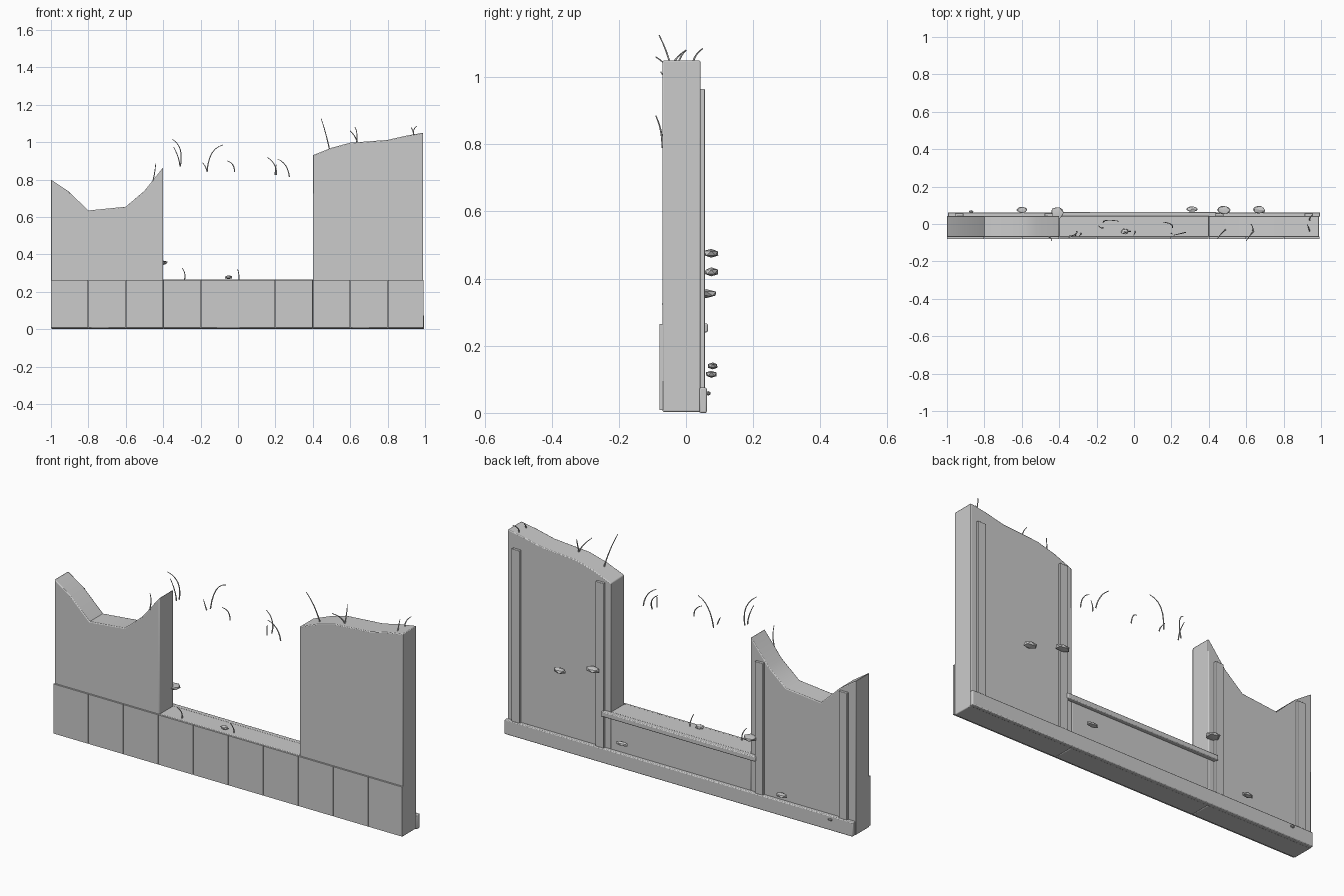
import bpy, bmesh, math, random
from mathutils import Vector

if "Cube" in bpy.data.objects:
    bpy.data.objects.remove(bpy.data.objects["Cube"])

random.seed(4)


def finish(name, bm, bevel=0.0, angle=30):
    bmesh.ops.recalc_face_normals(bm, faces=bm.faces[:])
    me = bpy.data.meshes.new(name)
    bm.to_mesh(me)
    bm.free()
    ob = bpy.data.objects.new(name, me)
    bpy.context.collection.objects.link(ob)
    if bevel:
        m = ob.modifiers.new("bevel", 'BEVEL')
        m.width = bevel
        m.segments = 2
        m.limit_method = 'ANGLE'
        m.angle_limit = math.radians(50)
    bpy.ops.object.select_all(action='DESELECT')
    ob.select_set(True)
    bpy.context.view_layer.objects.active = ob
    bpy.ops.object.shade_smooth_by_angle(angle=math.radians(angle))
    return ob


def box(name, lo, hi, bevel=0.0):
    bm = bmesh.new()
    bmesh.ops.create_cube(bm, size=1)
    for v in bm.verts:
        v.co = Vector([(a + b) / 2 + c * (b - a) for a, b, c in zip(lo, hi, v.co)])
    return finish(name, bm, bevel)


def wall(name, top, y0=-0.07, y1=0.043):
    # Extrude a front outline whose upper edge is the broken profile
    pts = [(top[0][0], 0.003)] + top + [(top[-1][0], 0.003)]
    bm = bmesh.new()
    f = bm.faces.new([bm.verts.new((x, y0, z)) for x, z in pts])
    r = bmesh.ops.extrude_face_region(bm, geom=[f])
    bmesh.ops.translate(bm, vec=(0, y1 - y0, 0),
                        verts=[g for g in r['geom'] if isinstance(g, bmesh.types.BMVert)])
    return finish(name, bm, 0.004, 35)


# Broken wall sections
wall("left_wall", [(-1, .80), (-.91, .74), (-.8, .635), (-.6, .655), (-.5, .74), (-.4, .865)])
wall("right_wall", [(.4, .93), (.5, .97), (.6, .997), (.8, 1.012), (.9, 1.035), (.99, 1.05)])
wall("low_wall", [(-.4, .266), (.4, .266)])

# Front facing panels
for i in range(10):
    x = -1 + i * 0.2
    box("front_panel", (x + .001, -.079, .008), (min(x + .199, .992), -.068, .264))

# Back skirting, studs and rail
box("skirting", (-.995, .04, 0), (.995, .062, .075), .004)
for x, z in ((.935, .965), (.455, .925), (-.455, .755), (-.935, .73)):
    box("stud", (x - .023, .04, .06), (x + .023, .056, z), .002)
box("back_rail", (-.44, .04, .24), (.44, .065, .266), .004)

# Rubble pieces
rubble = [((-.41, .06, .355), (.036, .036, .014)), ((-.6, .075, .115), (.03, .017, .011)),
          ((-.87, .066, .058), (.012, .008, .007)), ((.31, .08, .14), (.033, .015, .011)),
          ((.48, .075, .475), (.038, .024, .014)), ((.67, .075, .42), (.035, .022, .014)),
          ((-.05, -.04, .278), (.02, .016, .011))]
for c, s in rubble:
    bm = bmesh.new()
    bmesh.ops.create_icosphere(bm, subdivisions=1, radius=1)
    for v in bm.verts:
        v.co = v.co * random.uniform(.9, 1.2)
        v.co = Vector([c[k] + s[k] * max(-.95, min(.95, v.co[k])) for k in range(3)])
    finish("rubble", bm, 0, 25)

# Bent wires along the broken edge, some hanging over the gap
wires = [
    [(.49, -.03, .96), (.468, -.05, 1.05), (.445, -.08, 1.125)],
    [(.64, -.04, .995), (.625, -.055, 1.03), (.6, -.09, 1.06)],
    [(.635, -.035, .995), (.635, -.02, 1.05), (.625, .0, 1.08)],
    [(.94, .02, 1.04), (.94, .03, 1.065), (.955, .05, 1.085)],
    [(.94, -.04, 1.035), (.935, -.025, 1.06), (.925, .0, 1.08)],
    [(-.455, -.07, .79), (-.445, -.075, .84), (-.44, -.09, .885)],
    [(-.308, -.04, .87), (-.308, -.05, .96), (-.35, -.075, 1.015)],
    [(-.31, -.06, .87), (-.32, -.06, .92), (-.345, -.06, .975)],
    [(-.165, .01, .84), (-.14, .02, .94), (-.08, .015, .985)],
    [(-.165, -.02, .845), (-.175, -.02, .87), (-.19, -.01, .89)],
    [(-.018, -.04, .84), (-.028, -.04, .88), (-.057, -.05, .9)],
    [(.207, -.02, .825), (.195, 0, .88), (.155, .01, .92)],
    [(.2, -.05, .825), (.2, -.05, .85), (.205, -.055, .88)],
    [(.275, -.045, .815), (.255, -.05, .875), (.212, -.06, .91)],
    [(-.285, -.05, .266), (-.285, -.055, .3), (-.298, -.07, .325)],
    [(.005, -.04, .266), (.005, -.045, .29), (-.002, -.06, .322)]]
for p in wires:
    a, b, c = map(Vector, p)
    bm = bmesh.new()
    rings = []
    ctrl = b * 2 - (a + c) / 2
    for i in range(7):
        t = i / 6
        q = a * (1 - t) ** 2 + ctrl * 2 * t * (1 - t) + c * t * t
        d = ((ctrl - a) * (1 - t) + (c - ctrl) * t).normalized()
        u = d.cross(Vector((0, 1, 0))).normalized()
        w = d.cross(u)
        r = .0035 * (1 - .5 * t)
        rings.append([bm.verts.new(q + r * (u * math.cos(k * math.pi / 2.5)
                                            + w * math.sin(k * math.pi / 2.5))) for k in range(5)])
    for r0, r1 in zip(rings, rings[1:]):
        for k in range(5):
            bm.faces.new((r0[k], r0[(k + 1) % 5], r1[(k + 1) % 5], r1[k]))
    bm.faces.new(rings[0])
    bm.faces.new(rings[-1])
    finish("bent_wire", bm, 0, 60)
